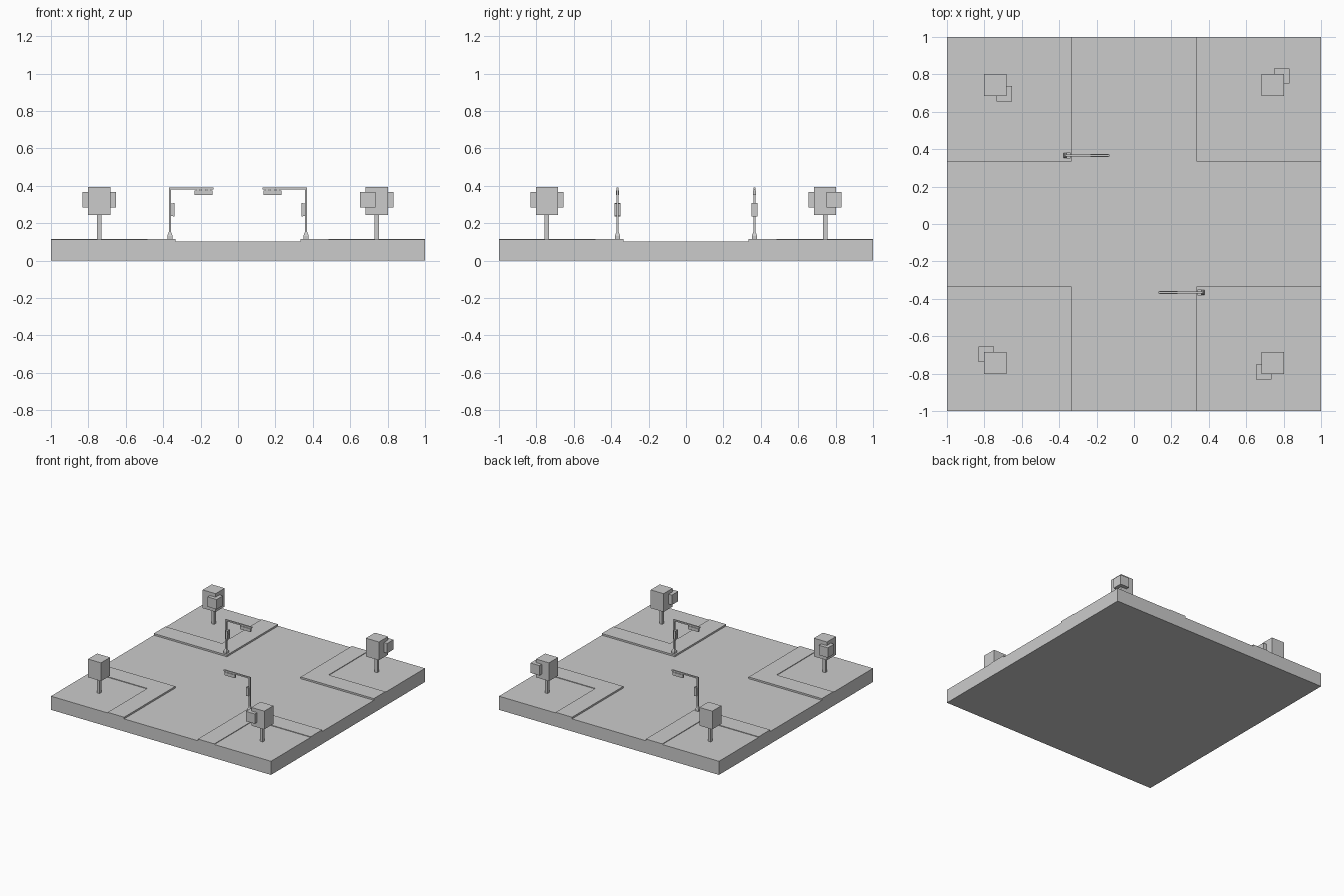
import bpy, bmesh
from math import pi
from mathutils import Matrix, Vector

if "Cube" in bpy.data.objects:
    bpy.data.objects.remove(bpy.data.objects["Cube"])


def add_mesh(name, build):
    """Make an object from a function that fills a bmesh."""
    bm = bmesh.new()
    build(bm)
    bmesh.ops.recalc_face_normals(bm, faces=bm.faces)
    mesh = bpy.data.meshes.new(name)
    bm.to_mesh(mesh)
    bm.free()
    obj = bpy.data.objects.new(name, mesh)
    bpy.context.collection.objects.link(obj)
    return obj


def box(name, x, y, z, spin=Matrix()):
    """Box from min/max ranges, turned about the origin by spin."""
    lo, hi = Vector((x[0], y[0], z[0])), Vector((x[1], y[1], z[1]))
    place = Matrix.Translation((lo + hi) / 2) @ Matrix.Diagonal((*(hi - lo), 1))
    return add_mesh(name, lambda bm: bmesh.ops.create_cube(bm, size=1, matrix=spin @ place))


def around(c, half):
    return (c - half, c + half)


def prism(name, points, z0, z1):
    def build(bm):
        face = bm.faces.new([bm.verts.new((px, py, z0)) for px, py in points])
        ext = bmesh.ops.extrude_face_region(bm, geom=[face])
        top = [v for v in ext["geom"] if isinstance(v, bmesh.types.BMVert)]
        bmesh.ops.translate(bm, verts=top, vec=(0, 0, z1 - z0))
    return add_mesh(name, build)


ROAD, LAWN, WALK = 0.103, 0.112, 0.117
KERB, INNER = 0.335, 0.485

# Slab with the crossroads surface
box("road_slab", (-1, 1), (-1, 1), (0, ROAD))

# Four corner blocks: L-shaped pavement, lawn and tree
for sx, sy in ((-1, -1), (1, -1), (1, 1), (-1, 1)):
    ell = [(KERB, KERB), (1, KERB), (1, INNER), (INNER, INNER), (INNER, 1), (KERB, 1)]
    prism("pavement", [(sx * a, sy * b) for a, b in ell], ROAD - 0.01, WALK)
    prism("lawn", [(sx * a, sy * b) for a, b in
                   ((INNER, INNER), (1, INNER), (1, 1), (INNER, 1))], ROAD - 0.01, LAWN)

    # Tree: trunk, main crown and a smaller side crown
    cx, cy = sx * 0.742, sy * 0.744
    ox = 0.0475 * (1 if sy > 0 else -1)
    oy = 0.0475 * (1 if sx * sy > 0 and sx > 0 or sx < 0 and sy < 0 else -1)
    box("tree_trunk", around(cx, 0.012), around(cy, 0.012), (LAWN - 0.005, 0.26))
    box("tree_crown", around(cx, 0.059), around(cy, 0.059), (0.245, 0.395))
    box("tree_side_crown", around(cx + ox, 0.041), around(cy + oy, 0.041), (0.285, 0.366))

# Two traffic lights, opposite each other
PX, PY = -0.364, 0.366
for angle in (0, pi):
    spin = Matrix.Rotation(angle, 4, "Z")
    box("pole_base", around(PX, 0.014), around(PY, 0.014), (WALK - 0.005, 0.133), spin)
    taper = spin @ Matrix.Translation((PX, PY, 0.143)) @ Matrix.Rotation(pi / 4, 4, "Z")
    add_mesh("pole_collar", lambda bm: bmesh.ops.create_cone(
        bm, cap_ends=True, segments=4, radius1=0.0198, radius2=0.009, depth=0.02, matrix=taper))
    box("pole", around(PX, 0.006), around(PY, 0.006), (0.14, 0.391), spin)
    box("arm", (PX, -0.13), around(PY, 0.006), (0.38, 0.391), spin)
    # Hanging signal with three small mounts
    box("signal_head", (-0.233, -0.137), around(PY, 0.008), (0.35, 0.376), spin)
    for i in range(3):
        box("signal_mount", around(-0.215 + 0.03 * i, 0.01), around(PY, 0.005),
            (0.374, 0.382), spin)
    # Crossing signal on the pole with a front frame
    box("crossing_signal", (-0.36, -0.346), around(PY, 0.015), (0.238, 0.306), spin)
    for side in (-1, 1):
        box("crossing_frame_side", (-0.348, -0.340), around(PY + side * 0.0135, 0.0025),
            (0.236, 0.308), spin)
    for zc in (0.238, 0.272, 0.306):
        box("crossing_frame_bar", (-0.348, -0.340), around(PY, 0.012), around(zc, 0.002), spin)
